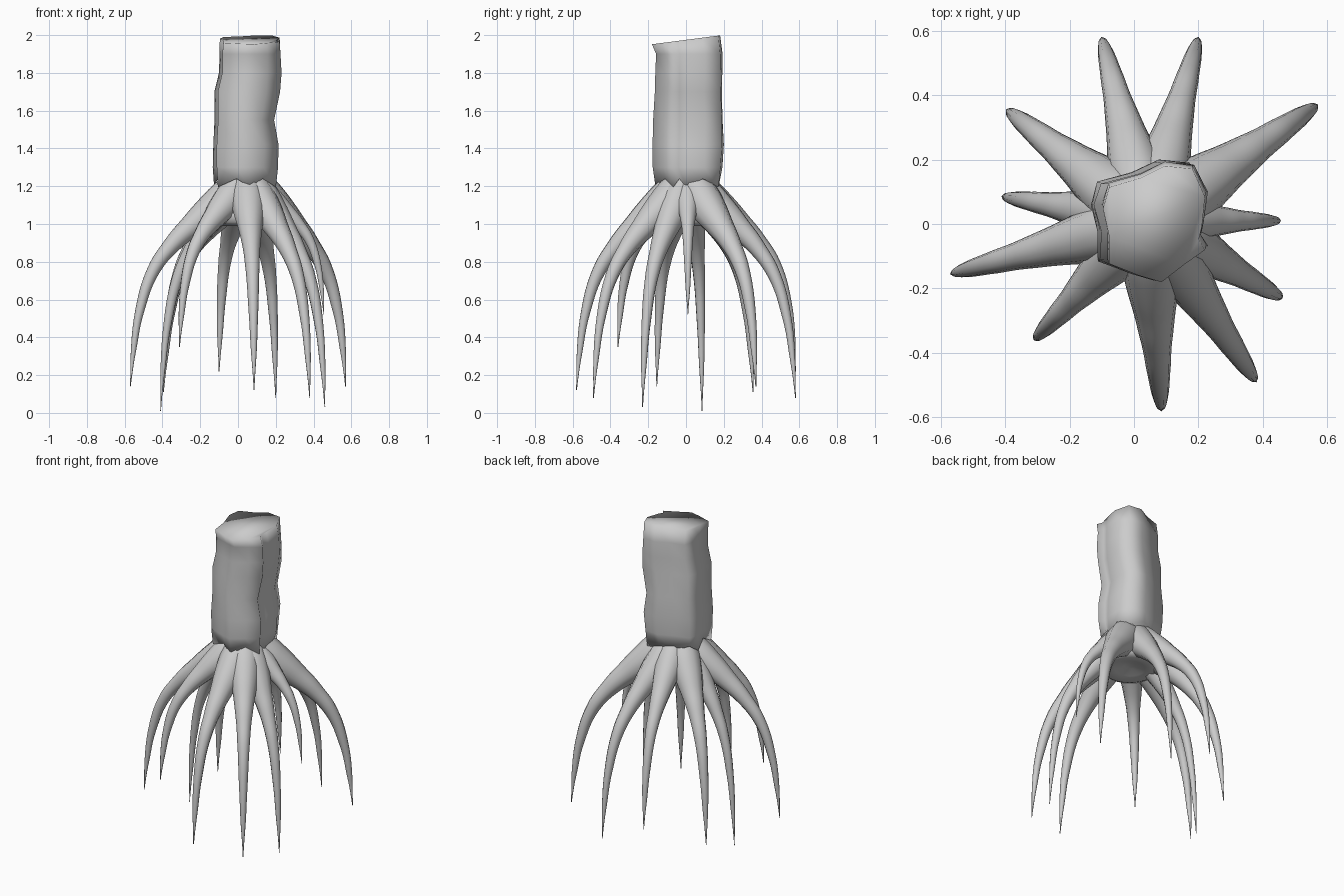
import bpy, bmesh, math, random
from mathutils import Vector

random.seed(4)
cube = bpy.data.objects.get("Cube")
if cube:
    bpy.data.objects.remove(cube, do_unlink=True)

bark = bpy.data.materials.new("pale grey bark")
bark.use_nodes = True
GREY = (0.6, 0.6, 0.6, 1)
bark.diffuse_color = GREY
bark.node_tree.nodes["Principled BSDF"].inputs["Base Color"].default_value = GREY


def add_mesh(name, bm):
    bmesh.ops.recalc_face_normals(bm, faces=bm.faces)
    for f in bm.faces:
        f.smooth = True
    me = bpy.data.meshes.new(name)
    bm.to_mesh(me)
    bm.free()
    me.materials.append(bark)
    ob = bpy.data.objects.new(name, me)
    bpy.context.collection.objects.link(ob)
    return ob


def bridge(bm, rings):
    for a, b in zip(rings, rings[1:]):
        for k in range(len(a)):
            j = (k + 1) % len(a)
            bm.faces.new((a[k], a[j], b[j], b[k]))
    bm.faces.new(rings[0])
    bm.faces.new(rings[-1])


# Trunk: an irregular outline lofted upward, ragged hem, slanted cut on top
outline = [(-.12, .06), (-.10, .13), (0, .16), (.08, .2), (.17, .19), (.21, .1), (.2, 0),
           (.19, -.04), (.21, -.075), (.14, -.125), (.07, -.18), (0, -.16), (-.1, -.12), (-.1, -.03)]
# Each level: height, middle x, middle y, width scale, depth scale
levels = [(1.21, .037, .01, .99, .9), (1.3, .037, .01, 1.05, .98), (1.42, .04, .012, 1.05, .98),
          (1.55, .032, .013, .95, .97), (1.7, .05, .013, 1.06, .94), (1.8, .063, .014, 1, .95),
          (1.9, .062, .016, .98, .94), (1.975, .062, 0, .96, .95)]
bm = bmesh.new()
rings = []
top = len(levels) - 1
for i, (z, mx, my, sx, sy) in enumerate(levels):
    ring = []
    for k, (x, y) in enumerate(outline):
        n = 1 + (random.uniform(-.025, .02) if 0 < i < top else 0)
        px, py = mx + (x - .045) * sx * n, my + (y - .01) * sy * n
        pz = z
        if i == 0:
            pz += .03 if k % 2 else -.015
        elif i == top:
            pz += py * .13
        ring.append(bm.verts.new((px, py, pz)))
    rings.append(ring)
bridge(bm, rings)
add_mesh("trunk", bm)

# Crown: flared skirt that webs the roots together, hollowed underneath
profile = [(.12, 1.24), (.15, 1.17), (.18, 1.1), (.195, 1.05), (.19, 1.01),
           (.15, .99), (.09, 1.0), (.03, 1.02)]
bm = bmesh.new()
rings = []
for r, z in profile:
    angles = [math.tau * k / 28 for k in range(28)]
    rings.append([bm.verts.new((.045 + r * math.cos(a), .015 + r * math.sin(a), z)) for a in angles])
bridge(bm, rings)
add_mesh("root_crown", bm)

# Roots: tip x, tip y, tip z, thickness
tips = [(-.10, .58, .22, 1), (.20, .58, .08, 1), (.57, .37, .14, 1.15), (.455, .01, .52, .78),
        (.46, -.23, .03, 1), (.38, -.49, .08, 1.03), (.085, -.58, .12, 1.05), (-.31, -.36, .35, .98),
        (-.57, -.155, .14, 1), (-.41, .085, .01, .88), (-.395, .355, .11, 1.1)]
# Shared arc: outward fraction, downward fraction, radius
arc = [(0, 0, .085), (.18, .09, .086), (.39, .185, .066), (.6, .29, .046),
       (.78, .42, .034), (.91, .62, .024), (.97, .82, .014), (1, 1, .002)]
center = Vector((.045, .01, 1.2))
for n, (x, y, z, thick) in enumerate(tips, 1):
    cu = bpy.data.curves.new("root_path", 'CURVE')
    cu.dimensions = '3D'
    cu.bevel_depth = 1
    cu.bevel_resolution = 3
    cu.resolution_u = 6
    cu.use_fill_caps = True
    sp = cu.splines.new('BEZIER')
    sp.radius_interpolation = 'CARDINAL'
    sp.bezier_points.add(len(arc) - 1)
    out = Vector((x - center.x, y - center.y, 0))
    start = center + out.normalized() * .06
    for p, (h, d, r) in zip(sp.bezier_points, arc):
        p.co = (start.x + (x - start.x) * h, start.y + (y - start.y) * h,
                start.z + (z - start.z) * d)
        p.radius = r * thick
        p.handle_left_type = p.handle_right_type = 'AUTO'
    helper = bpy.data.objects.new("root_path", cu)
    bpy.context.collection.objects.link(helper)
    dg = bpy.context.evaluated_depsgraph_get()
    me = bpy.data.meshes.new_from_object(helper.evaluated_get(dg))
    bpy.data.objects.remove(helper, do_unlink=True)
    bm = bmesh.new()
    bm.from_mesh(me)
    bpy.data.meshes.remove(me)
    bmesh.ops.remove_doubles(bm, verts=bm.verts, dist=.0002)
    add_mesh(f"root_{n}", bm)
